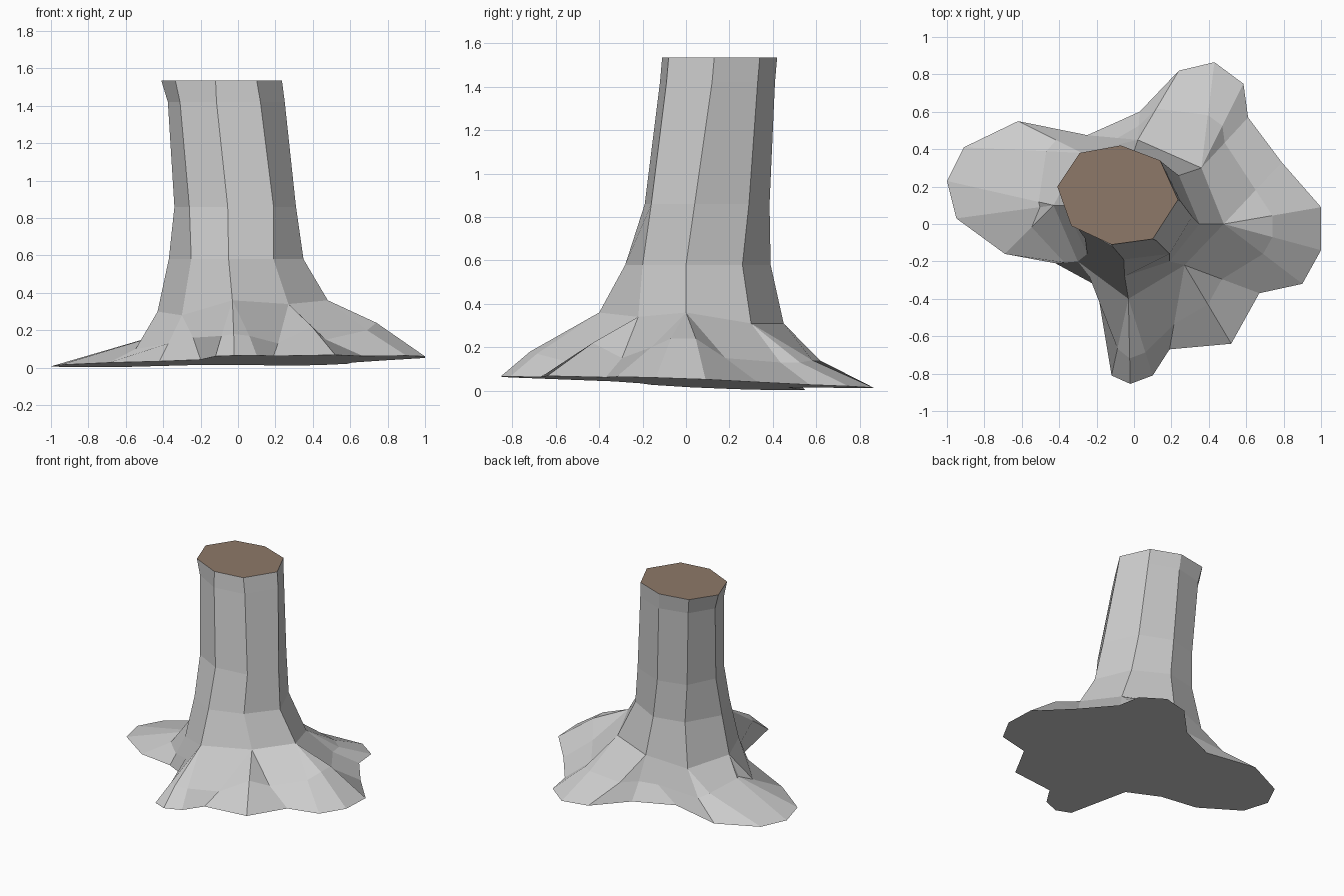
import bpy, bmesh
from mathutils import Vector

if "Cube" in bpy.data.objects:
    bpy.data.objects.remove(bpy.data.objects["Cube"])

# Trunk cross-sections: height, then 8 corners counter-clockwise from the right
SECTIONS = [
    (0.58, [(.35, 0), (.24, .26), (0, .39), (-.23, .34), (-.37, .1), (-.25, -.16), (-.05, -.28), (.19, -.2)]),
    (0.86, [(.31, .04), (.2, .29), (-.03, .385), (-.24, .33), (-.34, .13), (-.26, -.08), (-.055, -.19), (.19, -.16)]),
    (1.42, [(.25, .12), (.15, .33), (-.06, .41), (-.27, .36), (-.375, .19), (-.31, -.01), (-.115, -.12), (.12, -.09)]),
    (1.535, [(.235, .13), (.14, .34), (-.07, .42), (-.29, .38), (-.41, .2), (-.335, -.01), (-.12, -.11), (.1, -.08)]),
]

# Root collar: one point below each trunk corner
COLLAR = [(.48, 0, .36), (.36, .3, .31), (.02, .45, .31), (-.28, .38, .26),
          (-.43, .1, .3), (-.3, -.2, .28), (-.03, -.4, .36), (.27, -.22, .34)]

# Root rays grouped by collar point: outline x, y, knuckle fraction, knuckle height
ROOTS = [
    [(.9, -.32, .5, .2), (1, -.14, .5, .24), (1, .09, .5, .24), (.79, .33, .45, .15)],
    [(.61, .57, .5, .13), (.585, .75, .5, .13), (.43, .865, .5, .14)],
    [(.24, .82, .55, .14), (.03, .6, .5, .14), (-.25, .475, .6, .12)],
    [(-.62, .55, .6, .1), (-.91, .41, .7, .13)],
    [(-1, .23, .86, .15), (-.95, .03, .86, .15), (-.69, -.16, .55, .1)],
    [(-.42, -.21, .4, .13), (-.2, -.33, .4, .16)],
    [(-.12, -.81, .35, .17), (-.02, -.855, .3, .18), (.1, -.81, .3, .17)],
    [(.19, -.67, .3, .13), (.52, -.64, .5, .22), (.67, -.37, .5, .15)],
]


def finish(bm, name):
    mesh = bpy.data.meshes.new(name)
    bm.to_mesh(mesh)
    bm.free()
    obj = bpy.data.objects.new(name, mesh)
    bpy.context.collection.objects.link(obj)
    return obj


def bridge(bm, low, high):
    n = len(low)
    for i in range(n):
        j = (i + 1) % n
        bm.faces.new((low[i], low[j], high[j], high[i]))


bm = bmesh.new()

# Trunk
collar = [bm.verts.new(p) for p in COLLAR]
ring = collar
for z, points in SECTIONS:
    upper = [bm.verts.new((x, y, z)) for x, y in points]
    bridge(bm, ring, upper)
    ring = upper

# Spreading roots: outline on a slightly tilted base, knuckle ring above it
outline, knuckles, owner = [], [], []
for c, rays in enumerate(ROOTS):
    for x, y, t, z in rays:
        foot = Vector((x, y, .035 + .02 * x - .035 * y))
        knuckle = foot.lerp(collar[c].co, t)
        knuckle.z = z
        outline.append(bm.verts.new(foot))
        knuckles.append(bm.verts.new(knuckle))
        owner.append(c)
bridge(bm, outline, knuckles)
for i, c in enumerate(owner):
    j = (i + 1) % len(owner)
    d = owner[j]
    if c == d:
        bm.faces.new((knuckles[i], knuckles[j], collar[c]))
    else:
        bm.faces.new((knuckles[i], knuckles[j], collar[d], collar[c]))

# Underside
bm.faces.new(outline[::-1])
finish(bm, "trunk_and_roots")

# Cut wood face on top
bm = bmesh.new()
z, points = SECTIONS[-1]
bm.faces.new([bm.verts.new((x, y, z)) for x, y in points])
top = finish(bm, "cut_top")
wood = bpy.data.materials.new("cut_wood")
wood.diffuse_color = (.27, .19, .14, 1)
wood.use_nodes = True
wood.node_tree.nodes["Principled BSDF"].inputs["Base Color"].default_value = wood.diffuse_color
top.data.materials.append(wood)
